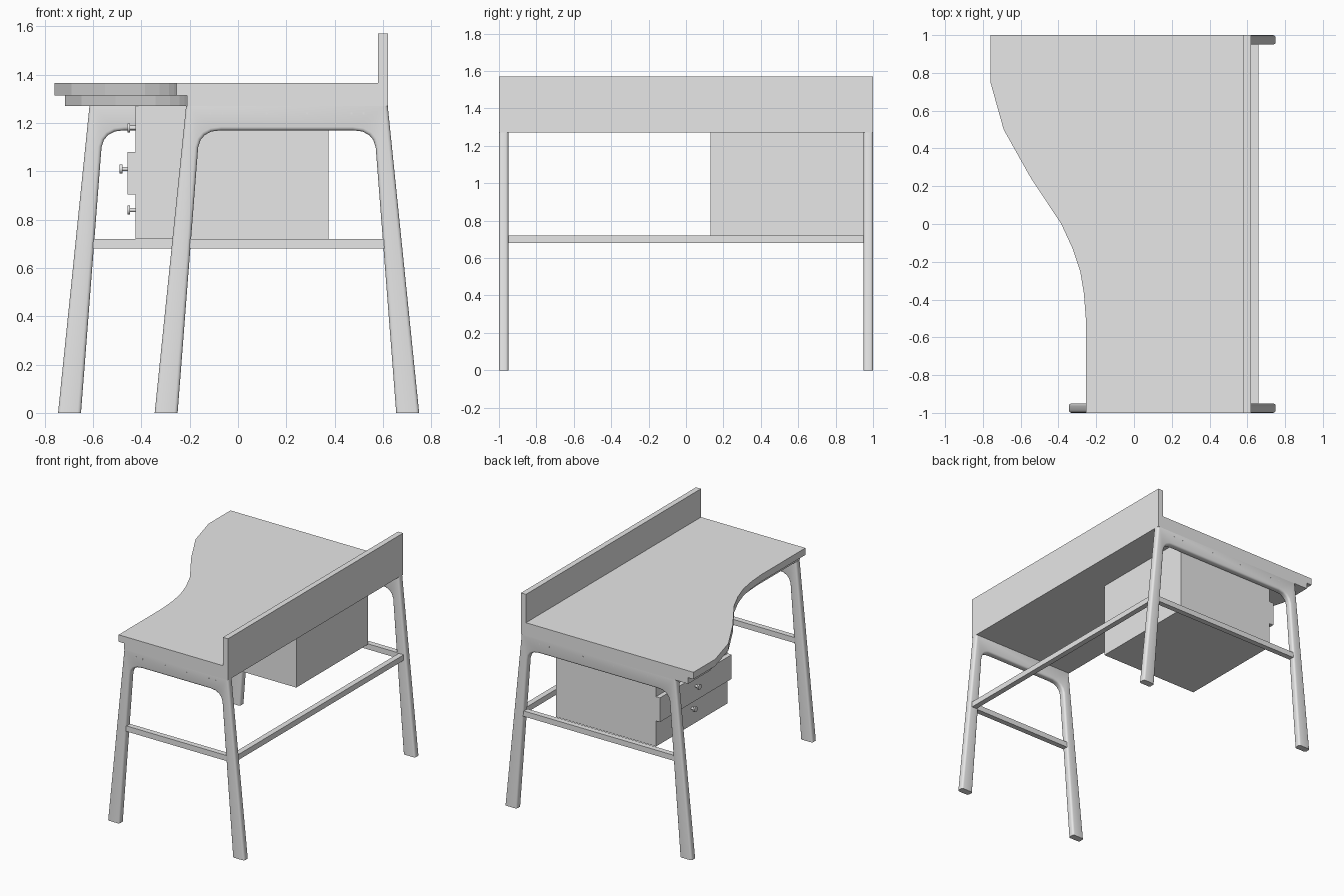
import bpy, bmesh, math
from mathutils import Matrix, Vector

cube = bpy.data.objects.get("Cube")
if cube:
    bpy.data.objects.remove(cube, do_unlink=True)

grey = bpy.data.materials.new("plain_grey")
grey.use_nodes = True
grey.diffuse_color = (0.8, 0.8, 0.8, 1)
grey.node_tree.nodes["Principled BSDF"].inputs["Base Color"].default_value = (0.8, 0.8, 0.8, 1)


def finish(name, bm, smooth=False):
    bmesh.ops.recalc_face_normals(bm, faces=bm.faces)
    mesh = bpy.data.meshes.new(name)
    bm.to_mesh(mesh)
    bm.free()
    mesh.materials.append(grey)
    if smooth:
        mesh.shade_smooth()
        mesh.set_sharp_from_angle(angle=math.radians(40))
    obj = bpy.data.objects.new(name, mesh)
    bpy.context.collection.objects.link(obj)
    return obj


def box(name, x, y, z):
    bm = bmesh.new()
    bmesh.ops.create_cube(bm, size=1)
    for v in bm.verts:
        v.co = [a + (b - a) * (c + 0.5) for (a, b), c in zip((x, y, z), v.co)]
    return finish(name, bm)


def extrude(points, offset):
    """Closed outline pushed along an offset into a solid."""
    bm = bmesh.new()
    face = bm.faces.new([bm.verts.new(p) for p in points])
    new = bmesh.ops.extrude_face_region(bm, geom=[face], use_keep_orig=True)["geom"]
    bmesh.ops.translate(bm, vec=offset, verts=[g for g in new if isinstance(g, bmesh.types.BMVert)])
    return bm


def add_rod(bm, start, axis, length, radius, sides):
    rot = Vector((0, 0, 1)).rotation_difference(Vector(axis)).to_matrix().to_4x4()
    centre = Vector(start) + Vector(axis) * length / 2
    bmesh.ops.create_cone(bm, cap_ends=True, segments=sides, radius1=radius, radius2=radius,
                          depth=length, matrix=Matrix.Translation(centre) @ rot)


FRAME_TOP, TOP, BACK = 1.27, 1.365, 0.62

# Worktop: two stacked slabs sharing one wavy sitting edge
wave = [(-0.76, 1), (-0.76, 0.75), (-0.69, 0.5), (-0.55, 0.25), (-0.385, 0), (-0.325, -0.13),
        (-0.285, -0.25), (-0.265, -0.37), (-0.255, -0.5), (-0.255, -1)]
for name, shift, low, high in (("worktop", 0, 1.315, TOP), ("worktop_underlayer", 0.043, FRAME_TOP, 1.315)):
    outline = [(x + shift, y, low) for x, y in wave] + [(0.58, -1, low), (0.58, 1, low)]
    finish(name, extrude(outline, (0, 0, high - low)))

# Upright back panel
box("back_panel", (0.58, BACK), (-1, 1), (FRAME_TOP, 1.57))

# End frames: two splayed legs joined by an arched rail
leg = [(0.75, 0), (0.655, 0), (0.57, 1.1), (0.56, 1.13), (0.543, 1.15), (0.515, 1.165), (0.475, 1.17)]


def end_frame(name, y, left_top):
    mid = (BACK + left_top) / 2
    right = [(BACK, FRAME_TOP)] + leg
    left = [(2 * mid - x, z) for x, z in reversed(right)]
    bm = extrude([(x, y, z) for x, z in right + left], (0, 0.05, 0))
    rims = []
    for e in bm.edges:
        a, b = (v.co for v in e.verts)
        level = abs(a.z - b.z) < 1e-4 and (a.z < 0.01 or a.z > 1.25)
        if abs(a.y - b.y) < 1e-4 and not level:
            rims.append(e)
    bmesh.ops.bevel(bm, geom=rims, offset=0.014, segments=3, profile=0.5, affect="EDGES")
    finish(name, bm, smooth=True)


for side, y, left_top in (("front", -1, -0.215), ("rear", 0.95, -0.615)):
    end_frame(side + "_end_frame", y, left_top)
    # Stretcher between the two legs of this frame
    box(side + "_stretcher", (left_top + 0.01, 0.61), (y + 0.005, y + 0.045), (0.68, 0.72))
    # Small screw heads along the rail
    bm = bmesh.new()
    out = -1 if y < 0 else 1
    for t in (0.12, 0.18, 0.4, 0.6, 0.82, 0.88):
        add_rod(bm, (BACK + (left_top - BACK) * t, out * 0.995, 1.24), (0, out, 0), 0.006, 0.005, 8)
    finish(side + "_screws", bm)

# Long stretcher joining the back legs
box("long_stretcher", (0.62, 0.66), (-0.96, 0.96), (0.68, 0.72))

# Drawer cabinet, with the middle drawer slightly open
box("drawer_cabinet", (-0.425, 0.375), (0.13, 0.95), (0.72, FRAME_TOP))
box("middle_drawer_front", (-0.457, -0.42), (0.13, 0.95), (0.905, 1.08))
for name, x, z in (("top", -0.425, 1.18), ("middle", -0.457, 1.01), ("bottom", -0.425, 0.84)):
    bm = bmesh.new()
    add_rod(bm, (x + 0.005, 0.54, z), (-1, 0, 0), 0.03, 0.009, 16)
    add_rod(bm, (x - 0.022, 0.54, z), (-1, 0, 0), 0.011, 0.019, 20)
    finish(name + "_drawer_knob", bm, smooth=True)
